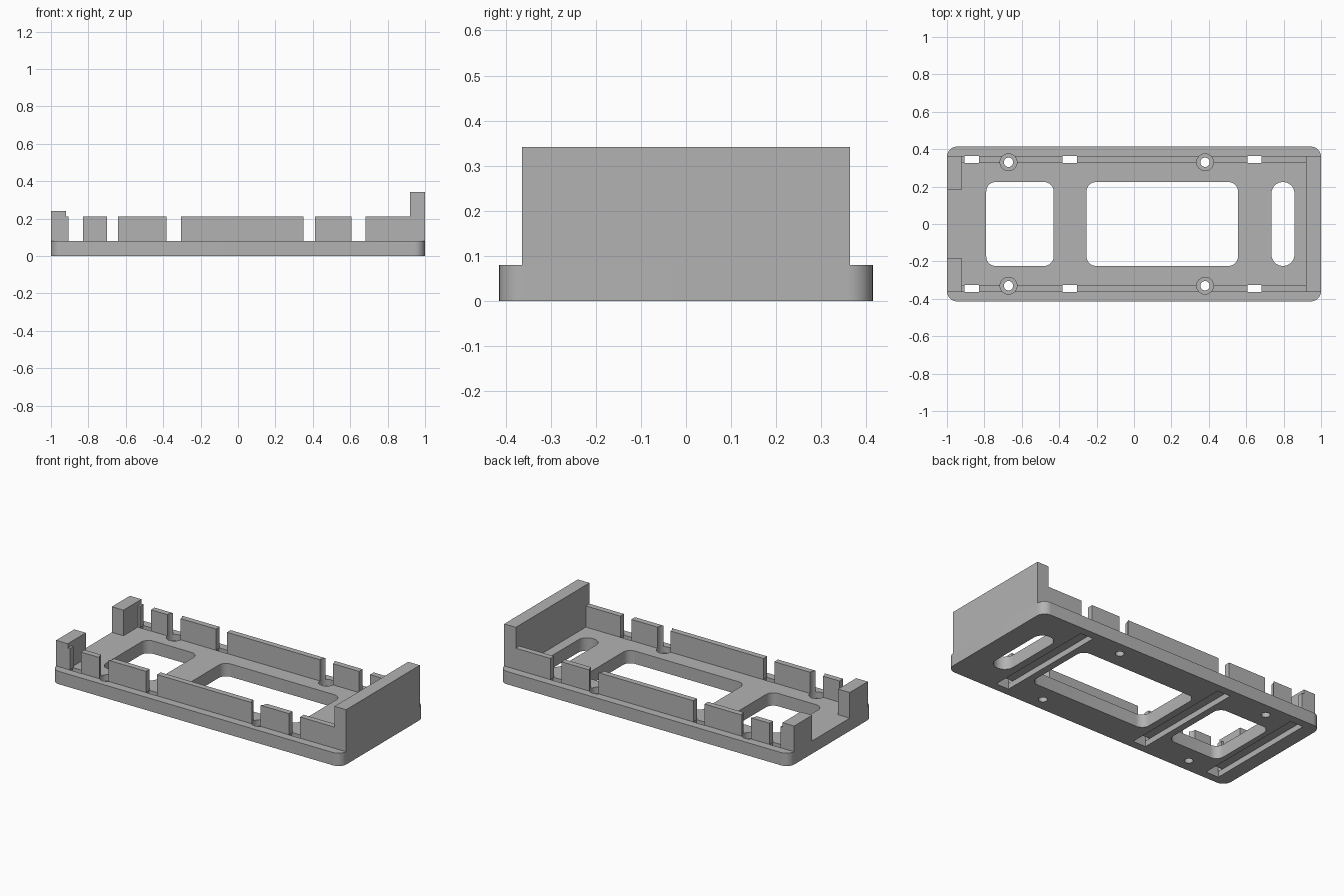
import bpy
import bmesh
from math import pi, sin, cos, radians

cube = bpy.data.objects.get("Cube")
if cube:
    bpy.data.objects.remove(cube, do_unlink=True)

# Single grey plastic colour
grey = bpy.data.materials.new("grey_plastic")
grey.use_nodes = True
grey.diffuse_color = (0.45, 0.45, 0.45, 1)
grey.node_tree.nodes["Principled BSDF"].inputs["Base Color"].default_value = (0.45, 0.45, 0.45, 1)


def prism(name, outline, z0, z1):
    """Upright solid with the given plan outline."""
    bm = bmesh.new()
    face = bm.faces.new([bm.verts.new((x, y, z0)) for x, y in outline])
    top = bmesh.ops.extrude_face_region(bm, geom=[face])["geom"]
    verts = [v for v in top if isinstance(v, bmesh.types.BMVert)]
    bmesh.ops.translate(bm, verts=verts, vec=(0, 0, z1 - z0))
    bmesh.ops.recalc_face_normals(bm, faces=bm.faces)
    mesh = bpy.data.meshes.new(name)
    bm.to_mesh(mesh)
    bm.free()
    mesh.materials.append(grey)
    obj = bpy.data.objects.new(name, mesh)
    bpy.context.collection.objects.link(obj)
    return obj


def box(name, x0, x1, y0, y1, z0, z1):
    return prism(name, [(x0, y0), (x1, y0), (x1, y1), (x0, y1)], z0, z1)


def rounded_box(name, x0, x1, y0, y1, z0, z1, r, steps=10):
    outline = []
    corners = [(x1 - r, y1 - r), (x0 + r, y1 - r), (x0 + r, y0 + r), (x1 - r, y0 + r)]
    for i, (cx, cy) in enumerate(corners):
        for k in range(steps + 1):
            a = (i + k / steps) * pi / 2
            outline.append((cx + r * cos(a), cy + r * sin(a)))
    return prism(name, outline, z0, z1)


def cylinder(name, x, y, r, z0, z1, sides=32):
    ring = [(x + r * cos(2 * pi * k / sides), y + r * sin(2 * pi * k / sides)) for k in range(sides)]
    return prism(name, ring, z0, z1)


def cut(target, cutters):
    """Subtract every cutter, then delete it."""
    bpy.context.view_layer.objects.active = target
    for c in cutters:
        c.hide_render = True
        mod = target.modifiers.new("cut", "BOOLEAN")
        mod.operation = "DIFFERENCE"
        mod.solver = "EXACT"
        mod.object = c
        bpy.ops.object.modifier_apply(modifier=mod.name)
        bpy.data.objects.remove(c, do_unlink=True)


PLATE_TOP = 0.08
WALL_IN, WALL_OUT = 0.327, 0.363
STRAPS = [-0.868, -0.343, 0.644]
SCREWS = [(x, s * 0.33) for x in (-0.671, 0.38) for s in (-1, 1)]

# Base plate with windows, strap grooves and screw holes
plate = rounded_box("base_plate", -1, 1, -0.414, 0.414, 0, PLATE_TOP, 0.055)
holes = [rounded_box("window_cutter", x0, x1, -0.224, 0.224, -0.1, 0.2, r)
         for x0, x1, r in [(-0.79, -0.43, 0.05), (-0.254, 0.556, 0.05), (0.735, 0.858, 0.061)]]
for x in STRAPS:
    holes.append(box("groove_cutter", x - 0.044, x + 0.044, -WALL_OUT, WALL_OUT, -0.1, 0.035))
    for s in (-1, 1):
        y0, y1 = sorted((s * WALL_IN, s * WALL_OUT))
        holes.append(box("slot_cutter", x - 0.043, x + 0.043, y0, y1, 0.02, 0.2))
for x, y in SCREWS:
    holes.append(cylinder("screw_cutter", x, y, 0.025, -0.1, 0.2))
    holes.append(cylinder("counterbore_cutter", x, y, 0.045, 0.04, 0.2))
cut(plate, holes)

# Side walls, notched at the straps and the screws
parts = [plate]
for s, side in ((-1, "front"), (1, "back")):
    y0, y1 = sorted((s * WALL_IN, s * WALL_OUT))
    wall = box(side + "_wall", -0.92, 0.92, y0, y1, PLATE_TOP, 0.212)
    notches = [box("notch_cutter", x - 0.038, x + 0.038, -0.5, 0.5, 0, 0.4) for x in STRAPS]
    notches += [cylinder("notch_cutter", x, y, 0.045, 0, 0.4) for x, y in SCREWS if y * s > 0]
    cut(wall, notches)
    parts.append(wall)
    # Corner stop block beside the open end
    y0, y1 = sorted((s * 0.185, s * WALL_OUT))
    parts.append(box(side + "_corner_block", -1, -0.92, y0, y1, PLATE_TOP, 0.24))

# Tall end wall
parts.append(box("end_wall", 0.92, 1, -WALL_OUT, WALL_OUT, PLATE_TOP, 0.342))

# Smooth the rounded corners, keep edges crisp
bpy.ops.object.select_all(action="DESELECT")
for p in parts:
    p.select_set(True)
bpy.context.view_layer.objects.active = plate
bpy.ops.object.shade_smooth_by_angle(angle=radians(30))
